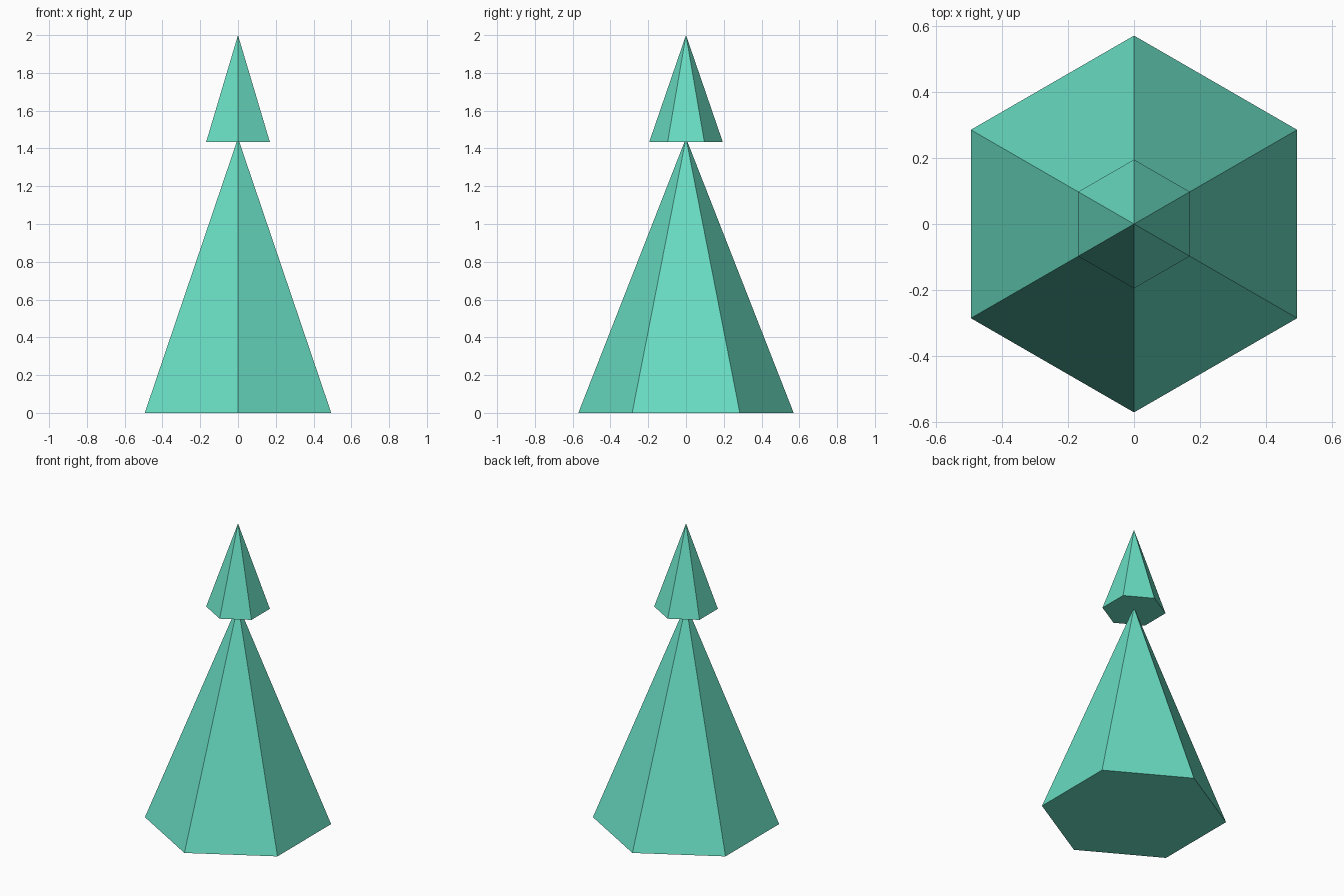
import bpy

if "Cube" in bpy.data.objects:
    bpy.data.objects.remove(bpy.data.objects["Cube"])

# Single flat colour
mint = bpy.data.materials.new("mint_green")
mint.diffuse_color = (0.14, 0.72, 0.54, 1.0)
mint.use_nodes = True
mint.node_tree.nodes["Principled BSDF"].inputs["Base Color"].default_value = mint.diffuse_color


def hex_pyramid(name, radius, z_bottom, z_top):
    """Six-sided pyramid with corners on the y axis and a closed base."""
    bpy.ops.mesh.primitive_cone_add(
        vertices=6, radius1=radius, radius2=0.0, depth=z_top - z_bottom,
        end_fill_type='NGON', location=(0, 0, (z_bottom + z_top) / 2))
    obj = bpy.context.object
    obj.name = name
    obj.data.materials.append(mint)
    return obj


# Tall lower pyramid, its tip just entering the upper base
hex_pyramid("lower_pyramid", 0.57, 0.0, 1.455)

# Small pyramid balanced on the tip
hex_pyramid("upper_pyramid", 0.195, 1.433, 2.0)
